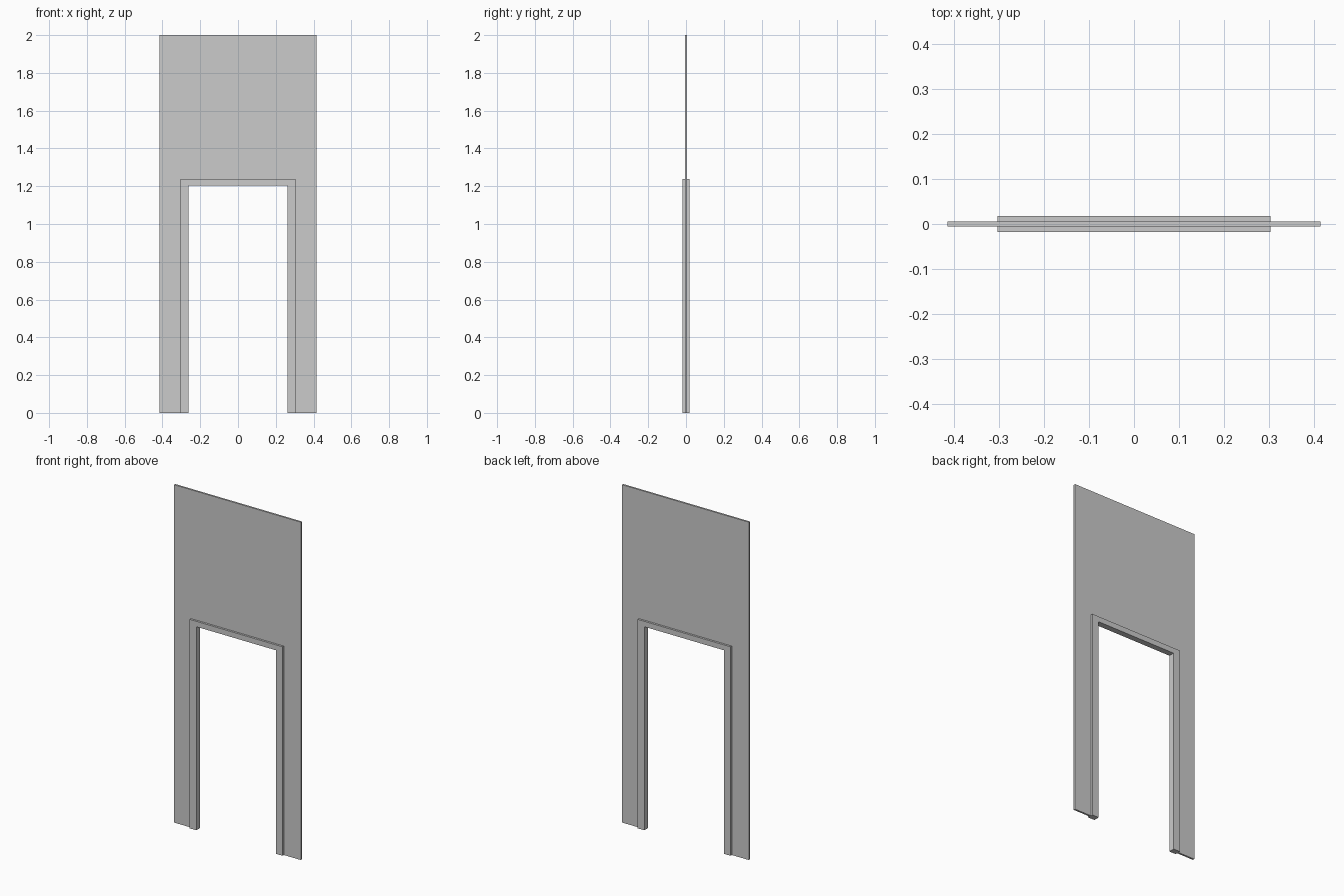
import bpy
import bmesh

cube = bpy.data.objects.get("Cube")
if cube:
    bpy.data.objects.remove(cube)

# One plain grey for everything
grey = bpy.data.materials.new("plain_grey")
grey.use_nodes = True
colour = (0.6, 0.6, 0.6, 1)
grey.diffuse_color = colour
grey.node_tree.nodes["Principled BSDF"].inputs["Base Color"].default_value = colour


def arch(name, outer, top, inner, inner_top, depth):
    """Upside-down U outline in the xz plane, extruded evenly about y = 0."""
    outline = [(-outer, 0), (-inner, 0), (-inner, inner_top), (inner, inner_top),
               (inner, 0), (outer, 0), (outer, top), (-outer, top)]
    bm = bmesh.new()
    face = bm.faces.new([bm.verts.new((x, -depth / 2, z)) for x, z in outline])
    result = bmesh.ops.extrude_face_region(bm, geom=[face])
    verts = [v for v in result["geom"] if isinstance(v, bmesh.types.BMVert)]
    bmesh.ops.translate(bm, verts=verts, vec=(0, depth, 0))
    bmesh.ops.recalc_face_normals(bm, faces=bm.faces)
    mesh = bpy.data.meshes.new(name)
    bm.to_mesh(mesh)
    bm.free()
    mesh.materials.append(grey)
    obj = bpy.data.objects.new(name, mesh)
    bpy.context.collection.objects.link(obj)
    return obj


# Thin wall panel, its opening tucked inside the frame
arch("wall_panel", 0.415, 2.0, 0.28, 1.22, 0.011)

# Thicker door frame lining the opening
arch("door_frame", 0.304, 1.237, 0.261, 1.205, 0.035)
